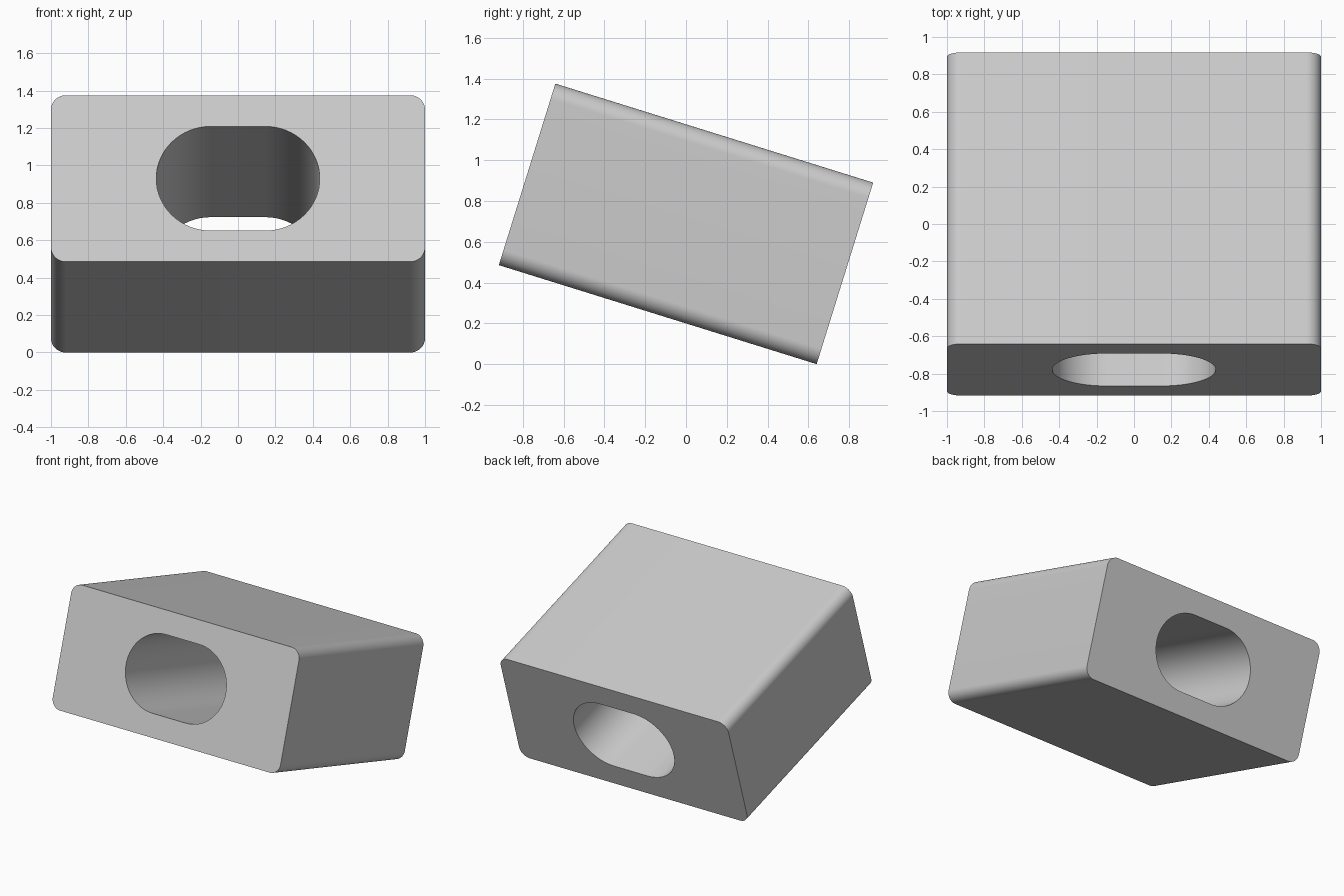
import bpy, bmesh
from math import sin, cos, pi, radians
from mathutils import Matrix

cube = bpy.data.objects.get("Cube")
if cube:
    bpy.data.objects.remove(cube, do_unlink=True)

HALF_W, HALF_D, HALF_H = 1.0, 0.816, 0.466
CORNER = 0.08
SLOT_W, SLOT_R = 0.437, 0.292
TILT = radians(-17.3)
STEPS = 16


def rounded_rect(half_w, half_h, r):
    """Points of a rounded rectangle in the x-z plane."""
    points = []
    for i, (sx, sz) in enumerate([(1, 1), (-1, 1), (-1, -1), (1, -1)]):
        for k in range(STEPS + 1):
            a = (i + k / STEPS) * pi / 2
            points.append((sx * (half_w - r) + r * cos(a),
                           sz * (half_h - r) + r * sin(a)))
    return points


def bridge(bm, ring_a, ring_b):
    n = len(ring_a)
    for i in range(n):
        j = (i + 1) % n
        bm.faces.new((ring_a[i], ring_a[j], ring_b[j], ring_b[i]))


# Block outline and slot outline, at the front and back ends
bm = bmesh.new()
outer = rounded_rect(HALF_W, HALF_H, CORNER)
slot = rounded_rect(SLOT_W, SLOT_R, SLOT_R)
rings = [[bm.verts.new((x, y, z)) for x, z in outline]
         for outline, y in ((outer, -HALF_D), (outer, HALF_D),
                            (slot, HALF_D), (slot, -HALF_D))]

# Outer wall, back face, slot wall, front face
for i in range(4):
    bridge(bm, rings[i], rings[(i + 1) % 4])
bmesh.ops.remove_doubles(bm, verts=bm.verts[:], dist=0.0001)
bmesh.ops.recalc_face_normals(bm, faces=bm.faces[:])

# Lean the block and stand its lowest edge on the ground
bm.transform(Matrix.Rotation(TILT, 4, 'X'))
low = min(v.co.z for v in bm.verts)
bm.transform(Matrix.Translation((0, 0, -low)))

mesh = bpy.data.meshes.new("slotted_block")
bm.to_mesh(mesh)
bm.free()
block = bpy.data.objects.new("slotted_block", mesh)
bpy.context.collection.objects.link(block)

# Single light grey material
grey = bpy.data.materials.new("light_grey")
grey.use_nodes = True
colour = (0.6, 0.6, 0.6, 1)
grey.diffuse_color = colour
grey.node_tree.nodes["Principled BSDF"].inputs["Base Color"].default_value = colour
mesh.materials.append(grey)

# Smooth rounded corners, sharp end rims
bpy.ops.object.select_all(action='DESELECT')
block.select_set(True)
bpy.context.view_layer.objects.active = block
bpy.ops.object.shade_smooth_by_angle(angle=radians(30))
